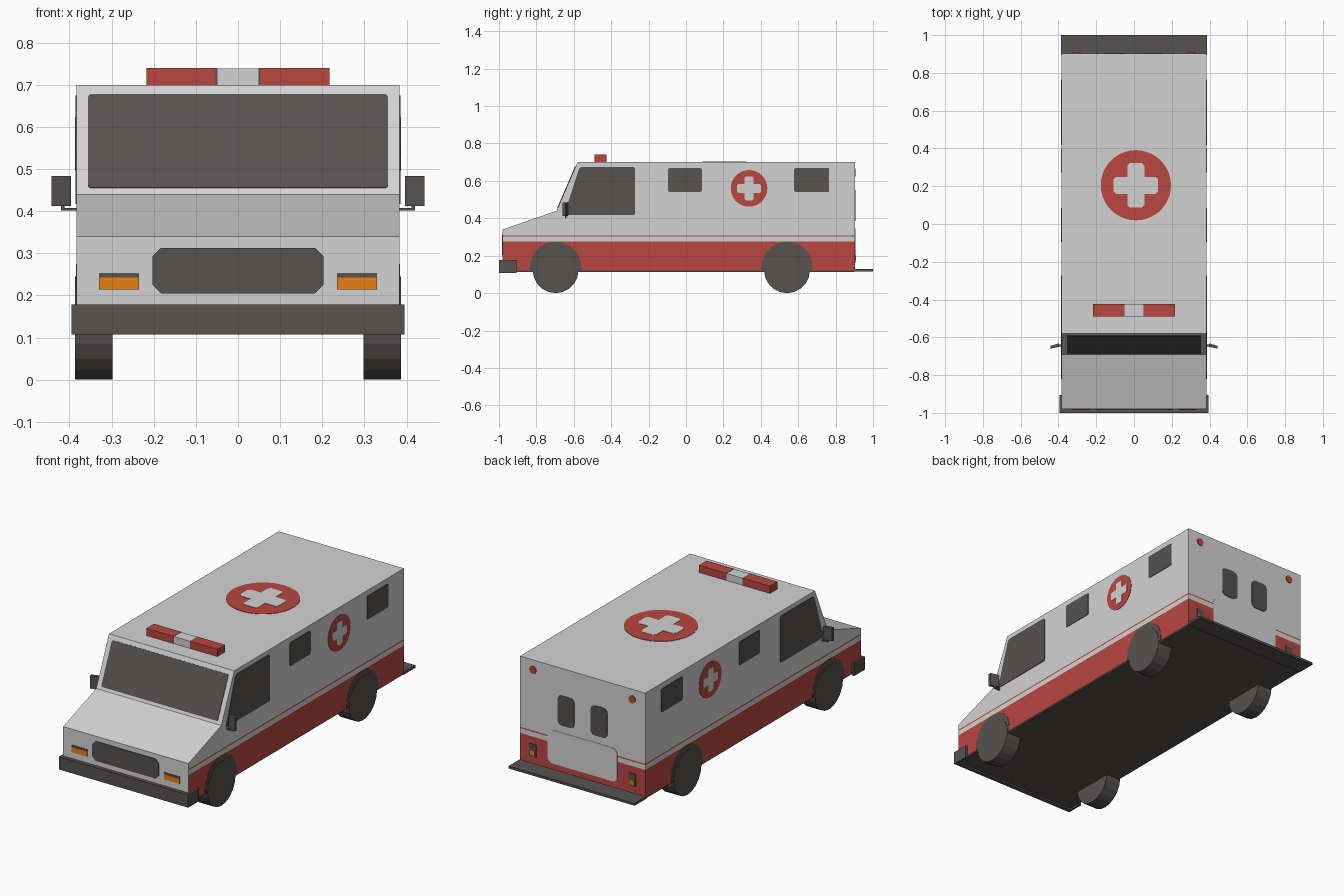
import bpy, bmesh, math
from mathutils import Vector

if "Cube" in bpy.data.objects:
    bpy.data.objects.remove(bpy.data.objects["Cube"])


def material(name, rgb):
    m = bpy.data.materials.new(name)
    m.diffuse_color = (*rgb, 1)
    m.use_nodes = True
    m.node_tree.nodes["Principled BSDF"].inputs["Base Color"].default_value = m.diffuse_color
    return m


WHITE = material("body_white", (0.65, 0.65, 0.65))
RED = material("emergency_red", (0.49, 0.063, 0.051))
DARK = material("dark_trim", (0.092, 0.084, 0.081))
ORANGE = material("lamp_orange", (0.86, 0.23, 0.007))

X, Y, Z = Vector((1, 0, 0)), Vector((0, 1, 0)), Vector((0, 0, 1))
W = 0.383  # half width of the body


def finish(name, bm, *mats):
    bmesh.ops.recalc_face_normals(bm, faces=bm.faces)
    me = bpy.data.meshes.new(name)
    bm.to_mesh(me)
    bm.free()
    for m in mats:
        me.materials.append(m)
    ob = bpy.data.objects.new(name, me)
    bpy.context.collection.objects.link(ob)
    return ob


def prism(name, pts, origin, u, v, n, depth, mat):
    """Extrude a flat outline, given in u/v coordinates, along n."""
    bm = bmesh.new()
    o = Vector(origin)
    face = bm.faces.new([bm.verts.new(o + u * a + v * b) for a, b in pts])
    ext = bmesh.ops.extrude_face_region(bm, geom=[face])
    moved = [g for g in ext["geom"] if isinstance(g, bmesh.types.BMVert)]
    bmesh.ops.translate(bm, verts=moved, vec=n * depth)
    return finish(name, bm, mat)


def box(name, x0, x1, y0, y1, z0, z1, mat):
    return prism(name, rect(x0, x1, y0, y1), (0, 0, z0), X, Y, Z, z1 - z0, mat)


def rect(a0, a1, b0, b1):
    return [(a0, b0), (a1, b0), (a1, b1), (a0, b1)]


def rounded(a0, a1, b0, b1, r, seg=3):
    pts = []
    for i, (a, b) in enumerate([(a1 - r, b1 - r), (a0 + r, b1 - r), (a0 + r, b0 + r), (a1 - r, b0 + r)]):
        for k in range(seg + 1):
            t = math.pi / 2 * (i + k / seg)
            pts.append((a + r * math.cos(t), b + r * math.sin(t)))
    return pts


def disc(a, b, r, seg=32, sweep=2 * math.pi):
    count = seg if sweep > 6 else seg + 1
    return [(a + r * math.cos(sweep * i / seg), b + r * math.sin(sweep * i / seg)) for i in range(count)]


def plus(a, b, long, half):
    """Plus outline with softened tips."""
    c = half * 0.3
    arm = [(half, half), (half, long - c), (half - c, long), (c - half, long), (-half, long - c)]
    pts = []
    for i in range(4):
        cs, sn = round(math.cos(i * math.pi / 2)), round(math.sin(i * math.pi / 2))
        pts += [(a + x * cs - y * sn, b + x * sn + y * cs) for x, y in arm]
    return pts


# Body shell: side profile extruded across, lower band and thin stripe coloured by height
profile = [(-0.98, 0.12), (-0.98, 0.34), (-0.692, 0.44), (-0.58, 0.70), (0.903, 0.70), (0.903, 0.12)]
body = prism("body", profile, (-W, 0, 0), Y, Z, X, 2 * W, WHITE)
body.data.materials.append(RED)
bm = bmesh.new()
bm.from_mesh(body.data)
for z in (0.275, 0.302, 0.309):
    bmesh.ops.bisect_plane(bm, geom=bm.verts[:] + bm.edges[:] + bm.faces[:], plane_co=(0, 0, z), plane_no=Z)
for f in bm.faces:
    h = f.calc_center_median().z
    if (abs(f.normal.x) > 0.5 or f.normal.y > 0.5) and (h < 0.275 or 0.302 < h < 0.309):
        f.material_index = 1
bm.to_mesh(body.data)
bm.free()

# Floor running back into the rear step, and wrap-round front bumper
box("floor", -0.38, 0.38, -0.975, 0.9, 0.113, 0.121, DARK)
box("rear_step", -0.386, 0.386, 0.895, 1.0, 0.115, 0.128, DARK)
bumper = [(-0.395, -1.0), (0.395, -1.0), (0.395, -0.905), (W, -0.905),
          (W, -0.979), (-W, -0.979), (-W, -0.905), (-0.395, -0.905)]
prism("front_bumper", bumper, (0, 0, 0.107), X, Y, Z, 0.071, DARK)

# Windscreen on the sloping face
base = Vector((0, -0.692, 0.44))
slope = (Vector((0, -0.58, 0.70)) - base).normalized()
prism("windscreen", rounded(-0.356, 0.356, 0.016, 0.258, 0.008), base, X, slope, X.cross(slope), 0.003, DARK)

# Grille
prism("grille", rounded(-0.203, 0.203, 0.205, 0.313, 0.02, 1), (0, -0.98, 0), X, Z, -Y, 0.004, DARK)

for s, side in ((1, "right"), (-1, "left")):
    out = X * s
    at = (s * W, 0, 0)
    # Side glass
    cab = [(-0.652, 0.417), (-0.28, 0.417), (-0.273, 0.424), (-0.273, 0.668), (-0.28, 0.675), (-0.56, 0.675), (-0.572, 0.665)]
    prism(side + "_cab_window", cab, at, Y, Z, out, 0.003, DARK)
    for i, (a, b) in enumerate([(-0.096, 0.085), (0.578, 0.765)]):
        prism(f"{side}_side_window_{i + 1}", rounded(a, b, 0.54, 0.67, 0.01), at, Y, Z, out, 0.003, DARK)
    # Round medical sign
    prism(side + "_sign_disc", disc(0.337, 0.56, 0.098), at, Y, Z, out, 0.002, RED)
    prism(side + "_sign_plus", plus(0.337, 0.56, 0.064, 0.024), at, Y, Z, out, 0.004, WHITE)
    # Wheels and arches
    for y, end in ((-0.697, "front"), (0.54, "rear")):
        arch = [(y + 0.137, 0.121)] + disc(y, 0.138, 0.137, 16, math.pi) + [(y - 0.137, 0.121)]
        prism(f"{side}_{end}_arch", arch, at, Y, Z, out, 0.002, DARK)
        prism(f"{side}_{end}_wheel", disc(y, 0.1225, 0.1225, 20), (s * 0.298, 0, 0), Y, Z, out, 0.089, DARK)
    # Mirror and arm
    box(side + "_mirror_arm", *sorted((s * 0.38, s * 0.42)), -0.648, -0.638, 0.401, 0.408, DARK)
    box(side + "_mirror_post", *sorted((s * 0.412, s * 0.42)), -0.648, -0.638, 0.401, 0.42, DARK)
    mirror = [(s * 0.397, -0.650), (s * 0.443, -0.660), (s * 0.443, -0.645), (s * 0.397, -0.632)]
    prism(side + "_mirror", mirror, (0, 0, 0.412), X, Y, Z, 0.072, DARK)
    # Front lamps
    lo, hi = sorted((s * 0.235, s * 0.33))
    prism(side + "_headlamp_frame", rect(lo, hi, 0.243, 0.253), (0, -0.98, 0), X, Z, -Y, 0.003, DARK)
    prism(side + "_headlamp", rect(lo, hi, 0.214, 0.243), (0, -0.98, 0), X, Z, -Y, 0.004, ORANGE)
    # Rear windows, lamps and upper markers
    lo, hi = sorted((s * 0.05, s * 0.152))
    prism(side + "_rear_window", rounded(lo, hi, 0.385, 0.55, 0.025), (0, 0.903, 0), X, Z, Y, 0.003, DARK)
    prism(side + "_rear_marker", disc(s * 0.304, 0.645, 0.021, 16), (0, 0.903, 0), X, Z, Y, 0.004, RED)
    c = s * 0.304
    prism(side + "_tail_lamp_frame", rect(c - 0.022, c + 0.022, 0.165, 0.235), (0, 0.903, 0), X, Z, Y, 0.003, DARK)
    prism(side + "_tail_lamp", rect(c - 0.014, c + 0.014, 0.175, 0.2), (0, 0.903, 0), X, Z, Y, 0.005, ORANGE)

# White rear door panel interrupting the red band
prism("rear_door_panel", rounded(-0.213, 0.213, 0.16, 0.345, 0.03), (0, 0.903, 0), X, Z, Y, 0.002, WHITE)

# Roof sign
prism("roof_sign_disc", disc(0.01, 0.205, 0.186, 40), (0, 0, 0.70), X, Y, Z, 0.002, RED)
prism("roof_sign_plus", plus(0.01, 0.205, 0.118, 0.045), (0, 0, 0.70), X, Y, Z, 0.004, WHITE)

# Roof light bar: red ends, white middle, dark dividers
box("light_bar_middle", -0.05, 0.05, -0.489, -0.425, 0.698, 0.739, WHITE)
for s, side in ((1, "right"), (-1, "left")):
    box(side + "_beacon", *sorted((s * 0.053, s * 0.217)), -0.49, -0.424, 0.698, 0.74, RED)
    box(side + "_beacon_divider", *sorted((s * 0.049, s * 0.053)), -0.49, -0.424, 0.698, 0.74, DARK)
